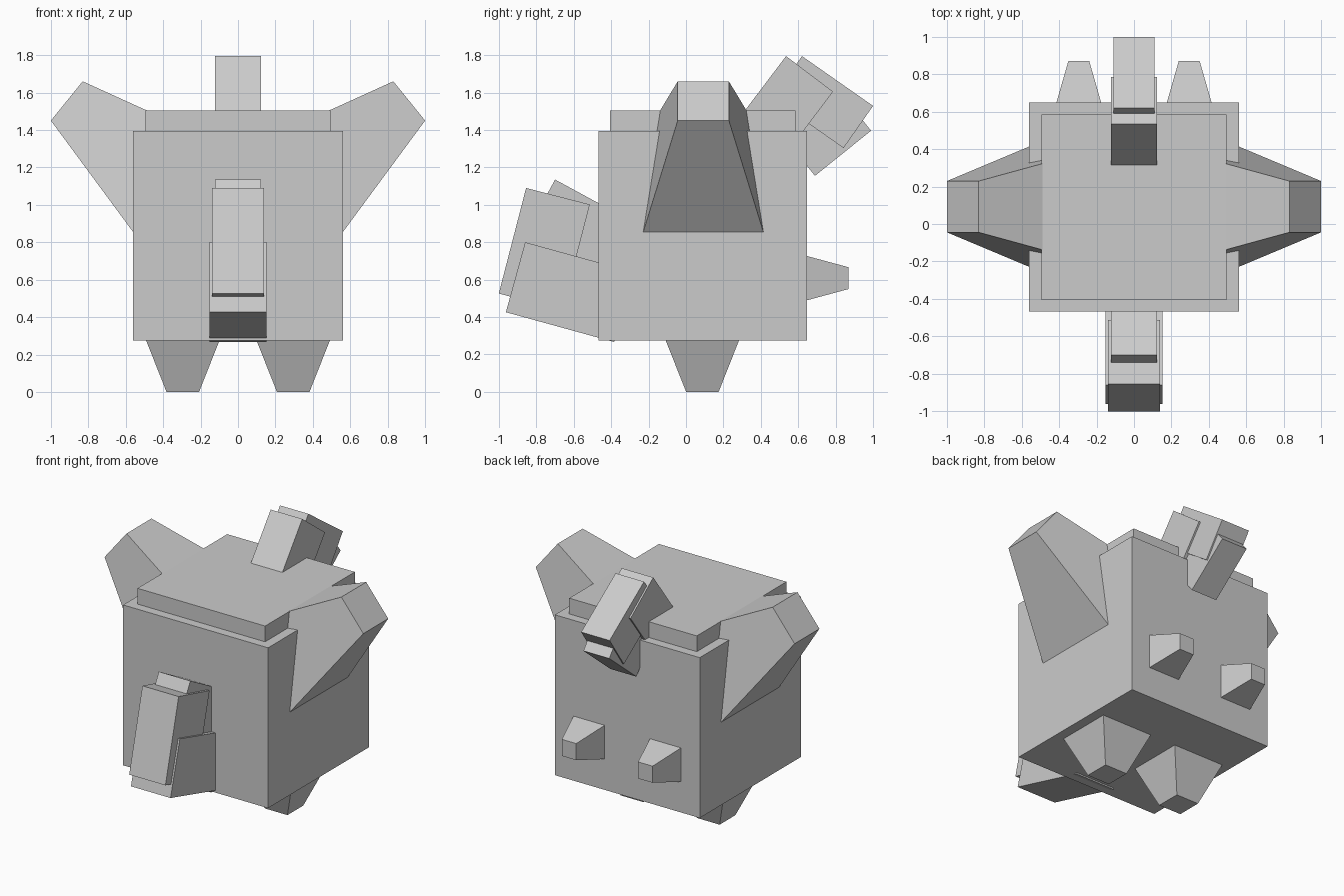
import bpy, bmesh, math
from mathutils import Vector

cube = bpy.data.objects.get("Cube")
if cube:
    bpy.data.objects.remove(cube, do_unlink=True)

grey = bpy.data.materials.new("plain_grey")
grey.use_nodes = True
colour = (0.6, 0.6, 0.6, 1)
grey.diffuse_color = colour
grey.node_tree.nodes["Principled BSDF"].inputs["Base Color"].default_value = colour


def prism(name, ring_a, ring_b):
    """Closed solid between two matching four-sided rings."""
    bm = bmesh.new()
    a = [bm.verts.new(p) for p in ring_a]
    b = [bm.verts.new(p) for p in ring_b]
    bm.faces.new(a)
    bm.faces.new(b)
    for i in range(4):
        j = (i + 1) % 4
        bm.faces.new((a[i], a[j], b[j], b[i]))
    bmesh.ops.recalc_face_normals(bm, faces=bm.faces)
    mesh = bpy.data.meshes.new(name)
    bm.to_mesh(mesh)
    bm.free()
    mesh.materials.append(grey)
    obj = bpy.data.objects.new(name, mesh)
    bpy.context.collection.objects.link(obj)
    return obj


def ring(centre, u, v, hu, hv):
    return [centre + u * hu * s + v * hv * t
            for s, t in ((-1, -1), (1, -1), (1, 1), (-1, 1))]


def frustum(name, tip, axis, u, length, tip_half, base_half):
    """Tapered block: the tip faces along axis, the base lies behind it."""
    tip, axis, u = Vector(tip), Vector(axis).normalized(), Vector(u).normalized()
    v = axis.cross(u)
    return prism(name, ring(tip, u, v, *tip_half),
                 ring(tip - axis * length, u, v, *base_half))


def block(name, corner, angle, length, height, half_width):
    """Tilted box: corner is its upper front corner as (y, z)."""
    a = math.radians(angle)
    along = Vector((0, math.cos(a), math.sin(a)))
    down = Vector((0, math.sin(a), -math.cos(a)))
    p = Vector((0, *corner))
    side = [p, p + along * length, p + along * length + down * height, p + down * height]
    w = Vector((half_width, 0, 0))
    return prism(name, [q - w for q in side], [q + w for q in side])


# Body and raised back plate
block("body", (-0.468, 1.395), 0, 1.116, 1.12, 0.56)
block("top_plate", (-0.405, 1.505), 0, 0.99, 0.13, 0.493)

# Trunk segments
block("trunk_base", (-0.70, 1.135), -28.5, 0.5, 0.4, 0.122)
block("trunk_middle", (-0.855, 1.09), -14.5, 0.352, 0.583, 0.14)
block("trunk_end", (-0.86, 0.80), -15.4, 0.6, 0.388, 0.153)

# Curled tail segments
block("tail_base", (0.535, 1.795), -37.1, 0.315, 0.5, 0.122)
block("tail_middle", (0.62, 1.795), -35, 0.464, 0.275, 0.11)
block("tail_end", (0.533, 1.35), 38.8, 0.385, 0.25, 0.1)

# Paired ears, front feet and hind feet
for side, s in (("left", 1), ("right", -1)):
    frustum(side + "_ear", (0.915 * s, 0.0925, 1.555), (0.778 * s, 0, 0.63),
            (-0.63 * s, 0, 0.778), 0.75, (0.135, 0.137), (0.33, 0.33))
    frustum(side + "_lower_foot", (0.295 * s, 0.0875, 0), (0, 0, -1),
            (1, 0, 0), 0.275, (0.087, 0.087), (0.196, 0.196))
    frustum(side + "_rear_foot", (0.295 * s, 0.87, 0.608), (0, 1, 0),
            (1, 0, 0), 0.222, (0.056, 0.058), (0.12, 0.118))
